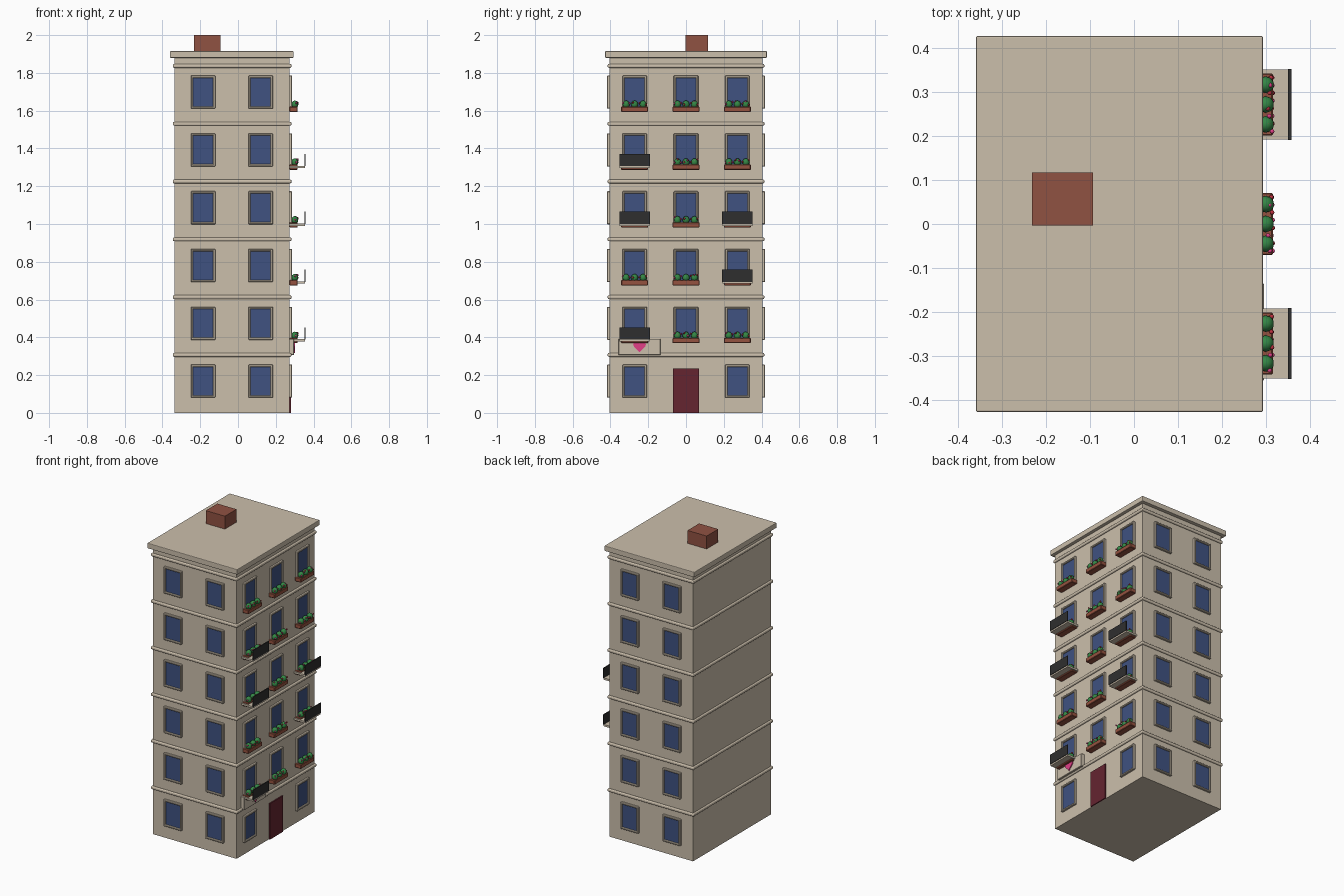
import bpy, bmesh, math, random
from mathutils import Vector

if "Cube" in bpy.data.objects:
    bpy.data.objects.remove(bpy.data.objects["Cube"])

random.seed(4)


def material(name, rgb):
    m = bpy.data.materials.new(name)
    m.diffuse_color = (*rgb, 1)
    m.use_nodes = True
    m.node_tree.nodes["Principled BSDF"].inputs["Base Color"].default_value = m.diffuse_color
    return m


STONE = material("beige stone", (0.60, 0.52, 0.41))
GLASS = material("blue glass", (0.05, 0.085, 0.22))
BRICK = material("brick red", (0.28, 0.085, 0.055))
CLAY = material("terracotta", (0.30, 0.085, 0.05))
LEAF = material("leaf green", (0.035, 0.24, 0.06))
DOOR = material("dark red door", (0.13, 0.018, 0.03))
IRON = material("dark iron", (0.028, 0.028, 0.028))
PINK = material("pink", (0.75, 0.05, 0.24))
RED = material("flower red", (0.5, 0.03, 0.05))

X0, X1, Y = -0.335, 0.273, 0.405   # wall planes
FLOOR = 0.306                      # storey height


def boxes(name, mat, spans, bevel=0.0, segments=2):
    """One object made of boxes; each span is (x0, x1, y0, y1, z0, z1)."""
    bm = bmesh.new()
    for s in spans:
        vs = bmesh.ops.create_cube(bm, size=1)["verts"]
        for v in vs:
            v.co = Vector([(s[2 * i] + s[2 * i + 1]) / 2 + v.co[i] * abs(s[2 * i + 1] - s[2 * i])
                           for i in range(3)])
    return finish(bm, name, mat, bevel, segments)


def finish(bm, name, mat, bevel=0.0, segments=2):
    me = bpy.data.meshes.new(name)
    bm.to_mesh(me)
    bm.free()
    me.materials.append(mat)
    ob = bpy.data.objects.new(name, me)
    bpy.context.collection.objects.link(ob)
    if bevel:
        b = ob.modifiers.new("bevel", "BEVEL")
        b.width = bevel
        b.segments = segments
    return ob


def on_wall(side, u0, u1, d0, d1, z0, z1):
    """Box span on a wall: u runs along the wall, d is distance out of it."""
    if side == "right":
        return (X1 + d0, X1 + d1, u0, u1, z0, z1)
    if side == "front":
        return (u0, u1, -Y - d1, -Y - d0, z0, z1)
    return (u0, u1, Y + d0, Y + d1, z0, z1)


def window(side, u, z):
    """Raised stone frame around a glass pane, centred at (u, z)."""
    w, h, t = 0.065, 0.0875, 0.012
    bars = [on_wall(side, u - w, u - w + t, -0.01, 0.014, z - h, z + h),
            on_wall(side, u + w - t, u + w, -0.01, 0.014, z - h, z + h),
            on_wall(side, u - w, u + w, -0.01, 0.014, z - h, z - h + t),
            on_wall(side, u - w, u + w, -0.01, 0.014, z + h - t, z + h)]
    boxes(side + "_window_frame", STONE, bars, 0.003, 1)
    boxes(side + "_window_glass", GLASS,
          [on_wall(side, u - w + t, u + w - t, -0.003, 0.005, z - h + t, z + h - t)])


def blobs(name, mat, centres, size, subdiv):
    bm = bmesh.new()
    for c in centres:
        vs = bmesh.ops.create_icosphere(bm, subdivisions=subdiv, radius=1)["verts"]
        for v in vs:
            v.co = Vector([c[i] + v.co[i] * size[i] for i in range(3)])
    for f in bm.faces:
        f.smooth = True
    return finish(bm, name, mat)


def flower_box(y, z):
    """Planter with three bushes and small flowers; z is its underside."""
    boxes("flower_box", CLAY, [(X1, 0.316, y - 0.071, y + 0.071, z, z + 0.028)], 0.003, 1)
    bushes = [(0.300, y + k * 0.045, z + 0.040) for k in (-1, 0, 1)]
    blobs("bushes", LEAF, bushes, (0.019, 0.019, 0.021), 2)
    dots = [(0.306 + random.uniform(-0.004, 0.010), y + (k - 3.5) * 0.0175,
             z + random.uniform(0.038, 0.056)) for k in range(8)]
    blobs("pink_flowers", PINK, dots[::2], (0.006,) * 3, 1)
    blobs("red_flowers", RED, dots[1::2], (0.006,) * 3, 1)


def balcony(y, z):
    """Thin slab with a solid dark front rail."""
    boxes("balcony_slab", STONE, [(X1 - 0.01, 0.355, y - 0.08, y + 0.08, z + 0.009, z + 0.021)])
    boxes("balcony_rail", IRON, [(0.351, 0.358, y - 0.081, y + 0.081, z + 0.019, z + 0.084)])


# Main block, string courses, roof slab and chimney
boxes("walls", STONE, [(X0, X1, -Y, Y, 0, 1.89)])
for i in range(1, 7):
    z = FLOOR * i + 0.001
    boxes("string_course", STONE, [(X0 - 0.010, X1 + 0.010, -Y - 0.010, Y + 0.010, z - 0.010, z + 0.010)],
          0.007, 3)
boxes("roof_slab", STONE, [(-0.360, 0.294, -0.428, 0.428, 1.880, 1.915)], 0.004, 2)
boxes("chimney", BRICK, [(-0.232, -0.093, -0.003, 0.117, 1.91, 2.0)])

# Windows on three sides, flower boxes on the street side
for level in range(6):
    zc = 0.168 + FLOOR * level
    for side in ("front", "back"):
        for x in (-0.185, 0.120):
            window(side, x, zc)
    for y in (-0.272, 0, 0.272):
        if level == 0 and y == 0:
            continue
        window("right", y, zc)
        if level:
            flower_box(y, 0.063 + FLOOR * level)

# Balconies at (level, y)
for level, y in ((1, -0.272), (2, 0.272), (3, -0.272), (3, 0.272), (4, -0.272)):
    balcony(y, 0.063 + FLOOR * level)

# Street door
boxes("door", DOOR, [(X1 - 0.01, X1 + 0.008, -0.068, 0.068, 0, 0.236)])

# Shop sign with a plain heart shape
boxes("sign_board", STONE, [(X1 - 0.005, 0.296, -0.357, -0.135, 0.306, 0.392)], 0.002, 1)
bm = bmesh.new()
outline = []
for k in range(28):
    t = 2 * math.pi * k / 28
    hy = 16 * math.sin(t) ** 3
    hz = 13 * math.cos(t) - 5 * math.cos(2 * t) - 2 * math.cos(3 * t) - math.cos(4 * t)
    outline.append(bm.verts.new((0.295, -0.246 + hy * 0.0021, 0.354 + hz * 0.0021)))
face = bm.faces.new(outline)
ext = bmesh.ops.extrude_face_region(bm, geom=[face])["geom"]
for v in ext:
    if isinstance(v, bmesh.types.BMVert):
        v.co.x += 0.007
bmesh.ops.recalc_face_normals(bm, faces=bm.faces)
finish(bm, "sign_heart", PINK)
